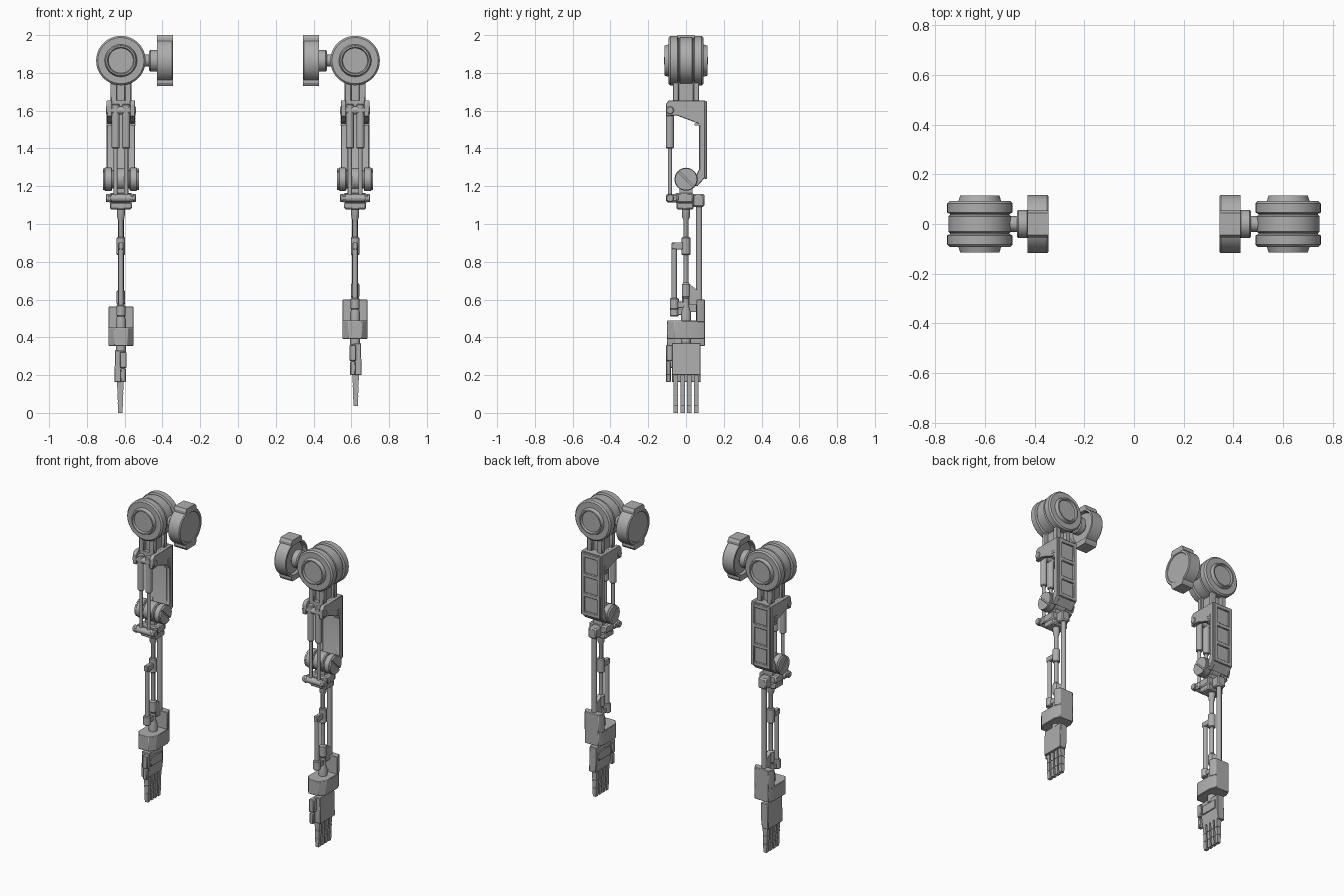
import bpy, bmesh, math
from mathutils import Vector

if "Cube" in bpy.data.objects:
    bpy.data.objects.remove(bpy.data.objects["Cube"])

grey = bpy.data.materials.new("machine_grey")
grey.diffuse_color = (0.42, 0.42, 0.42, 1)
grey.use_nodes = True
grey.node_tree.nodes["Principled BSDF"].inputs["Base Color"].default_value = grey.diffuse_color

ARM_X = 0.62
side, prefix = 1, "right"      # current arm; local x points outward


def finish(name, bm, bevel=0.0):
    for v in bm.verts:
        v.co.x = side * (ARM_X + v.co.x)
    bmesh.ops.recalc_face_normals(bm, faces=bm.faces)
    me = bpy.data.meshes.new(name)
    bm.to_mesh(me)
    bm.free()
    me.materials.append(grey)
    ob = bpy.data.objects.new(prefix + "_" + name, me)
    bpy.context.collection.objects.link(ob)
    if bevel:
        m = ob.modifiers.new("bevel", 'BEVEL')
        m.width, m.segments, m.limit_method = bevel, 1, 'ANGLE'
    return ob


def prism(name, axis, pts, a, b, bevel=0.0):
    """Extrude a flat outline from a to b along an axis."""
    def place(p, t):
        return {'x': (t, p[0], p[1]), 'y': (p[0], t, p[1]), 'z': (p[0], p[1], t)}[axis]
    bm = bmesh.new()
    lo = [bm.verts.new(place(p, a)) for p in pts]
    hi = [bm.verts.new(place(p, b)) for p in pts]
    bm.faces.new(lo)
    bm.faces.new(hi)
    n = len(pts)
    for i in range(n):
        j = (i + 1) % n
        bm.faces.new((lo[i], lo[j], hi[j], hi[i]))
    return finish(name, bm, bevel)


def box(name, x0, x1, y0, y1, z0, z1, bevel=0.0):
    return prism(name, 'z', [(x0, y0), (x1, y0), (x1, y1), (x0, y1)], z0, z1, bevel)


def lathe(name, axis, centre, prof, seg=24):
    """Spin (radius, position) pairs around an axis through centre."""
    bm = bmesh.new()
    c = Vector(centre)
    rings = []
    for r, t in prof:
        ring = []
        for i in range(seg):
            a = 2 * math.pi * i / seg
            p, q = r * math.cos(a), r * math.sin(a)
            d = {'x': (t, p, q), 'y': (p, t, q), 'z': (p, q, t)}[axis]
            ring.append(bm.verts.new(c + Vector(d)))
        rings.append(ring)
    for lo, hi in zip(rings, rings[1:]):
        for i in range(seg):
            j = (i + 1) % seg
            bm.faces.new((lo[i], lo[j], hi[j], hi[i]))
    bm.faces.new(rings[0])
    bm.faces.new(rings[-1])
    return finish(name, bm)


def rod(name, axis, centre, r, a, b, c=0.004, seg=20):
    return lathe(name, axis, centre, [(r - c, a), (r, a + c), (r, b - c), (r - c, b)], seg)


def shoulder():
    z = 1.865
    half = [(.066, -.102), (.071, -.114), (.079, -.114), (.086, -.092), (.122, -.092),
            (.131, -.083), (.131, -.046), (.12, -.041), (.12, -.036), (.126, -.031)]
    lathe("shoulder_drum", 'y', (0, 0, z), half + [(r, -t) for r, t in reversed(half)], 48)
    rod("shoulder_axle", 'x', (0, 0, z), .032, -.16, -.11)
    rod("shoulder_hub", 'x', (0, 0, z), .057, -.196, -.15, .006, 32)
    # dished mounting disc, open towards the arm
    lathe("mount_disc", 'x', (0, 0, z),
          [(.05, -.215), (.098, -.215), (.104, -.192), (.117, -.192), (.117, -.27),
           (.112, -.276), (.098, -.276), (.095, -.272), (.09, -.272)], 48)
    # clips over the top and bottom of the disc
    for s, n in ((1, "upper"), (-1, "lower")):
        pts = [(-.055, .098), (-.055, .119), (-.045, .135), (.045, .135), (.055, .119), (.055, .098)]
        prism(n + "_mount_clip", 'x', [(y, z + s * h) for y, h in pts], -.277, -.191)
    # neck
    box("neck_core", -.035, .035, -.045, .045, 1.63, 1.78)
    for s, n in ((1, "rear"), (-1, "front")):
        ys = sorted((s * .038, s * .07))
        for u in (-1, 1):
            xs = sorted((u * .02, u * .055))
            box(n + "_neck_post", *xs, *ys, 1.64, 1.77, .004)


def upper_arm():
    # side cheeks with the slanted top arm and long spine
    cheek = [(-.107, 1.57), (-.107, 1.635), (-.09, 1.655), (.1, 1.655), (.1, 1.245), (.06, 1.2),
             (.03, 1.205), (.06, 1.27), (.07, 1.29), (.07, 1.53), (-.05, 1.575)]
    for u in (-1, 1):
        prism("upper_arm_cheek", 'x', cheek, u * .048, u * .075, .003)
        for k in range(4):
            box("cheek_rib", *sorted((u * .05, u * .077)), .045, .075,
                1.522 + k * .016, 1.531 + k * .016)
        box("back_rail", *sorted((u * .045, u * .07)), .098, .111, 1.24, 1.65, .003)
    box("upper_arm_top", -.05, .05, -.07, .1, 1.615, 1.655)
    prism("upper_arm_spine", 'x', [(.07, 1.65), (.1, 1.65), (.1, 1.245), (.06, 1.2), (.045, 1.215),
                                   (.07, 1.28)], -.05, .05)
    for k, z in enumerate((1.635, 1.505, 1.375, 1.252)):
        box("back_crossbar", -.05, .05, .098, .111, z - .013, z + .013, .003)
    # piston pair with pins at both ends
    rod("upper_pin", 'x', (0, -.085, 1.602), .021, -.08, .08)
    rod("lower_pin", 'x', (0, -.085, 1.137), .021, -.08, .08)
    for u in (-.028, .028):
        rod("piston_sleeve", 'z', (u, -.085, 0), .021, 1.4, 1.635, .005)
        rod("piston_rod", 'z', (u, -.085, 0), .011, 1.14, 1.41)


def elbow():
    z = 1.237
    rod("elbow_core", 'x', (0, 0, z), .05, -.085, .085, .004, 32)
    rod("elbow_middle_wheel", 'x', (0, 0, z), .06, -.037, .037, .006, 32)
    for u in (-1, 1):
        a, b = sorted((u * .046, u * .088))
        rod("elbow_outer_wheel", 'x', (0, 0, z), .061, a, b, .005, 32)
        # slotted end cap made of two half discs
        for turn in (0, math.pi):
            base = -math.pi / 4 + turn
            pts = []
            for i in range(17):
                t = base + .08 + (math.pi - .16) * i / 16
                pts.append((.058 * math.cos(t), z + .058 * math.sin(t)))
            prism("elbow_cap_half", 'x', pts, u * .086, u * .096)
    # bracket below the elbow
    box("elbow_tongue", -.035, .035, -.035, .035, 1.13, 1.22)
    box("forearm_bracket", -.062, .062, -.06, .04, 1.112, 1.165, .008)
    box("forearm_bracket_base", -.058, .058, -.05, .04, 1.078, 1.115, .006)
    for u in (-1, 1):
        box("bracket_lug", *sorted((u * .045, u * .072)), -.107, -.04, 1.115, 1.16, .01)
    box("rear_rod_clamp", -.03, .03, .035, .097, 1.09, 1.16, .008)


def forearm(d):
    # main strut
    lathe("main_strut", 'z', (0, 0, 0), [(.022, 1.08), (.02, 1.035), (.013, 1.02), (.013, .62 + d)], 20)
    rod("main_upper_collar", 'z', (0, 0, 0), .023, .835, .93, .005)
    lathe("main_lower_collar", 'z', (0, 0, 0),
          [(.014, .69 + d), (.022, .68 + d), (.022, .615 + d), (.015, .605 + d), (.015, .57 + d),
           (.026, .53 + d), (.026, .48 + d)], 20)
    # front strut with its links
    rod("front_strut", 'z', (0, -.062, 0), .014, .56 + d, .9)
    rod("front_lower_sleeve", 'z', (0, -.062, 0), .024, .51 + d + .037, .608 + d, .005)
    box("upper_link", -.014, .014, -.078, 0, .865, .902, .004)
    box("lower_link", -.012, .012, -.06, 0, .555 + d, .59 + d, .004)
    # rear strut and its wedge
    rod("rear_strut", 'z', (0, .07, 0), .016, .5 + d, 1.14)
    prism("rear_wedge", 'x', [(.015, .685 + d), (.06, .65 + d), (.06, .57 + d), (.015, .57 + d)], -.012, .012)


def hand(d):
    # wrist guard: chamfered block with a tall rear plate
    prism("wrist_guard", 'z', [(-.066, .06), (-.066, -.06), (-.036, -.1), (.036, -.1), (.066, -.06),
                               (.066, .06), (.05, .1), (-.05, .1)], .392 + d, .488 + d, .003)
    prism("wrist_guard_plate", 'z', [(-.066, .055), (.066, .055), (.066, .07), (.05, .1),
                                     (-.05, .1), (-.066, .07)], .48 + d, .6 + d, .003)
    rod("wrist_joint", 'z', (0, 0, 0), .026, .34 + d, .4 + d)
    # palm
    prism("palm", 'y', [(-.02, .365 + d), (.03, .37 + d), (.035, .2 + d), (-.012, .2 + d),
                        (-.02, .26 + d)], -.075, .078, .003)
    box("palm_pad", -.027, -.015, -.06, .06, .275 + d, .335 + d, .003)
    # thumb in two joints
    box("thumb_base", -.03, .005, -.105, -.07, .275 + d, .36 + d, .004)
    box("thumb_tip", -.026, .002, -.105, -.08, .2 + d, .272 + d, .004)
    # four fingers of three tapering joints
    for y in (-.054, -.018, .018, .054):
        for k, (top, low) in enumerate(((.205, .148), (.145, .094), (.091, .037))):
            w = .018 - .002 * k
            prism("finger_joint_%d" % (k + 1), 'y',
                  [(.003 - w, top + d), (.003 + w, top + d), (.003 + w - .003, low + d),
                   (.003 - w + .003, low + d)], y - .012, y + .012)
        box("finger_core", -.008, .014, y - .009, y + .009, .06 + d, .2 + d)


# the left hand hangs slightly lower than the right one
for side, prefix, drop in ((1, "right", 0.0), (-1, "left", -.037)):
    shoulder()
    upper_arm()
    elbow()
    forearm(drop)
    hand(drop)

bpy.ops.object.select_all(action='SELECT')
bpy.context.view_layer.objects.active = bpy.context.selected_objects[0]
bpy.ops.object.shade_smooth_by_angle(angle=math.radians(30))
